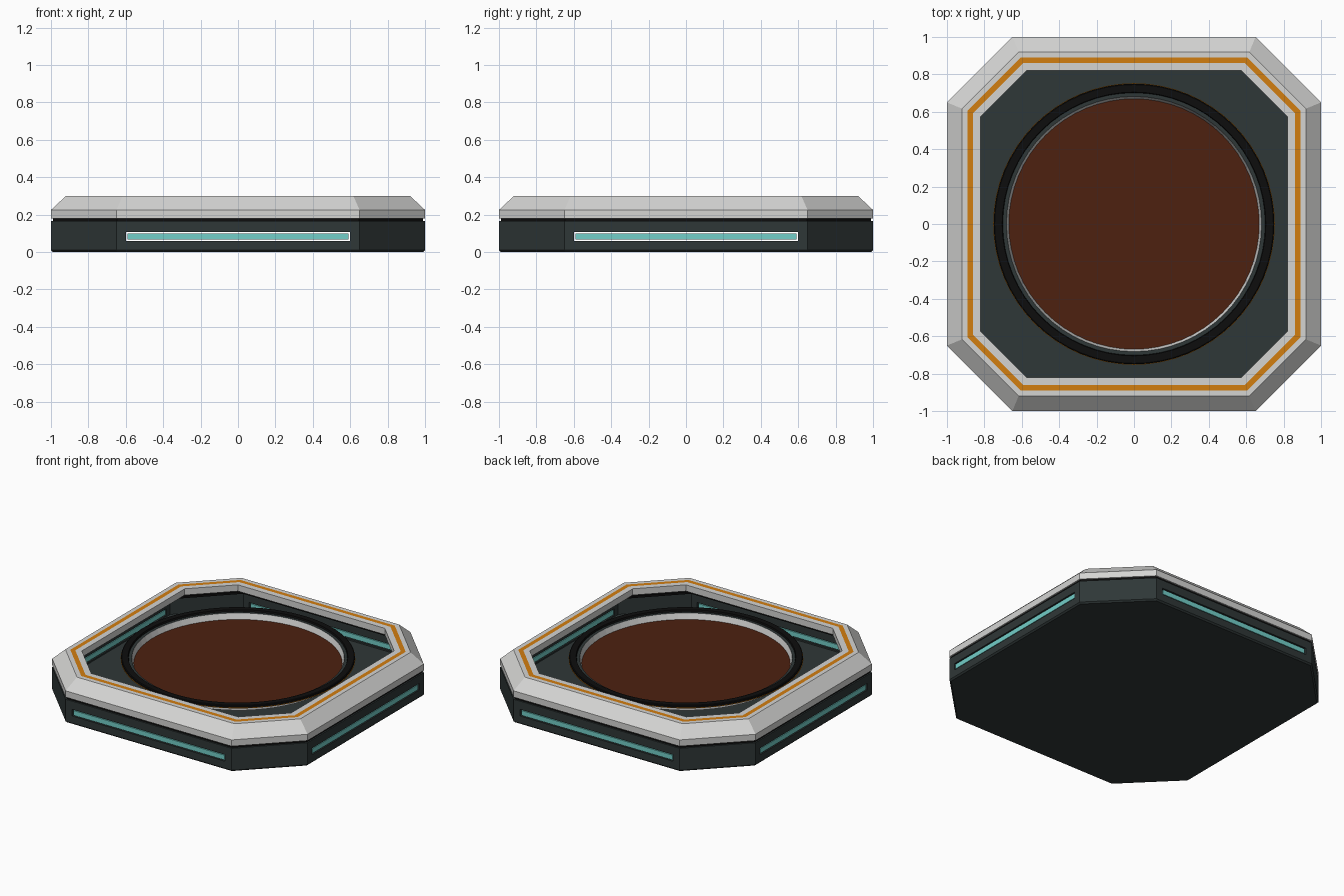
import bpy, bmesh, math
from mathutils import Matrix

if "Cube" in bpy.data.objects:
    bpy.data.objects.remove(bpy.data.objects["Cube"], do_unlink=True)


def material(name, color):
    m = bpy.data.materials.new(name)
    m.use_nodes = True
    rgba = (*color, 1)
    m.diffuse_color = rgba
    m.node_tree.nodes["Principled BSDF"].inputs["Base Color"].default_value = rgba
    return m


LIGHT = material("light grey", (0.66, 0.66, 0.65))
DARK = material("dark slate", (0.028, 0.038, 0.038))
BLACK = material("black", (0.004, 0.004, 0.004))
ORANGE = material("orange", (0.65, 0.21, 0.005))
TEAL = material("teal", (0.17, 0.62, 0.58))
BROWN = material("soil brown", (0.075, 0.015, 0.005))


def octagon(d):
    """Chamfered square outline, inset by d."""
    a = 1 - d
    c = 0.65 - d * math.tan(math.pi / 8)
    pts = []
    for k in range(4):
        r = Matrix.Rotation(k * math.pi / 2, 2)
        for x, y in ((a, -c), (a, c)):
            pts.append((r[0][0] * x + r[0][1] * y, r[1][0] * x + r[1][1] * y))
    return pts


def circle(r, n=64):
    return [(r * math.cos(2 * math.pi * i / n), r * math.sin(2 * math.pi * i / n))
            for i in range(n)]


def finish(bm, name, mats):
    bmesh.ops.recalc_face_normals(bm, faces=bm.faces)
    me = bpy.data.meshes.new(name)
    bm.to_mesh(me)
    bm.free()
    for m in mats:
        me.materials.append(m)
    ob = bpy.data.objects.new(name, me)
    bpy.context.collection.objects.link(ob)
    return ob


def loft(name, outline, profile, mats, closed=True, accent=()):
    """Sweep a (size, z) profile round an outline; accent bands use mats[1]."""
    bm = bmesh.new()
    rings = [[bm.verts.new((x, y, z)) for x, y in outline(s)] for s, z in profile]
    n = len(rings[0])
    for j in range(len(rings) if closed else len(rings) - 1):
        lo, hi = rings[j], rings[(j + 1) % len(rings)]
        for i in range(n):
            f = bm.faces.new((lo[i], lo[(i + 1) % n], hi[(i + 1) % n], hi[i]))
            f.material_index = 1 if j in accent else 0
    if not closed:
        bm.faces.new(rings[0])
        bm.faces.new(rings[-1])
    return finish(bm, name, mats)


def prism(name, points, z0, z1, mat):
    bm = bmesh.new()
    f = bm.faces.new([bm.verts.new((x, y, z0)) for x, y in points])
    top = bmesh.ops.extrude_face_region(bm, geom=[f])["geom"]
    bmesh.ops.translate(bm, vec=(0, 0, z1 - z0),
                        verts=[v for v in top if isinstance(v, bmesh.types.BMVert)])
    return finish(bm, name, [mat])


WALL = 0.02            # wall thickness
SLOT = (0.06, 0.107)   # light slot height range
SLOT_X = 0.6           # light slot half length

# Tray floor with its low kerb
loft("tray_base", octagon,
     [(0.01, 0), (0, 0.01), (0, SLOT[0]), (WALL, SLOT[0]), (WALL, 0.05)],
     [DARK], closed=False)

# Wall above the slots
loft("upper_wall", octagon,
     [(0, SLOT[1]), (0, 0.165), (WALL, 0.165), (WALL, SLOT[1])], [DARK])

# Corner posts between the slots, and the light bars floating in the slots
t = 0.65 - WALL * math.tan(math.pi / 8)
w = 1 - WALL
post = [(SLOT_X, 1), (0.65, 1), (1, 0.65), (1, SLOT_X),
        (w, SLOT_X), (w, t), (t, w), (SLOT_X, w)]
bar = [(-0.592, -0.997), (0.592, -0.997), (0.592, -0.983), (-0.592, -0.983)]
for k, (corner, side) in enumerate((("back_left", "front"), ("back_right", "left"),
                                    ("front_right", "back"), ("front_left", "right"))):
    turn = Matrix.Rotation(k * math.pi / 2, 4, "Z")
    prism(corner + "_post", post, *SLOT, DARK).matrix_world = turn
    prism(side + "_light_bar", bar, 0.066, 0.1, TEAL).matrix_world = turn

# Recessed black seam under the rim
loft("seam_band", octagon,
     [(0.01, 0.165), (0.01, 0.18), (0.035, 0.18), (0.035, 0.165)], [BLACK])

# Bevelled rim with the orange stripe
loft("rim", octagon,
     [(0, 0.18), (0, 0.225), (0.08, 0.3), (0.11, 0.3), (0.14, 0.3),
      (0.18, 0.3), (0.18, 0.255), (0.14, 0.25), (0.02, 0.18)],
     [LIGHT, ORANGE], accent=(3,))

# Round basin: black collar, slate step, light liner and soil
loft("collar", circle,
     [(0.75, 0.245), (0.75, 0.258), (0.745, 0.262), (0.705, 0.262), (0.7, 0.245)],
     [BLACK])
loft("collar_trim", circle,
     [(0.74, 0.243), (0.753, 0.243), (0.753, 0.247), (0.74, 0.247)], [ORANGE])
loft("collar_step", circle,
     [(0.71, 0.24), (0.71, 0.25), (0.682, 0.25), (0.682, 0.24)], [DARK])
loft("liner", circle,
     [(0.69, 0.2), (0.69, 0.248), (0.682, 0.25), (0.668, 0.205)], [LIGHT])
loft("soil", circle, [(0.675, 0.2), (0.675, 0.21)], [BROWN], closed=False)
